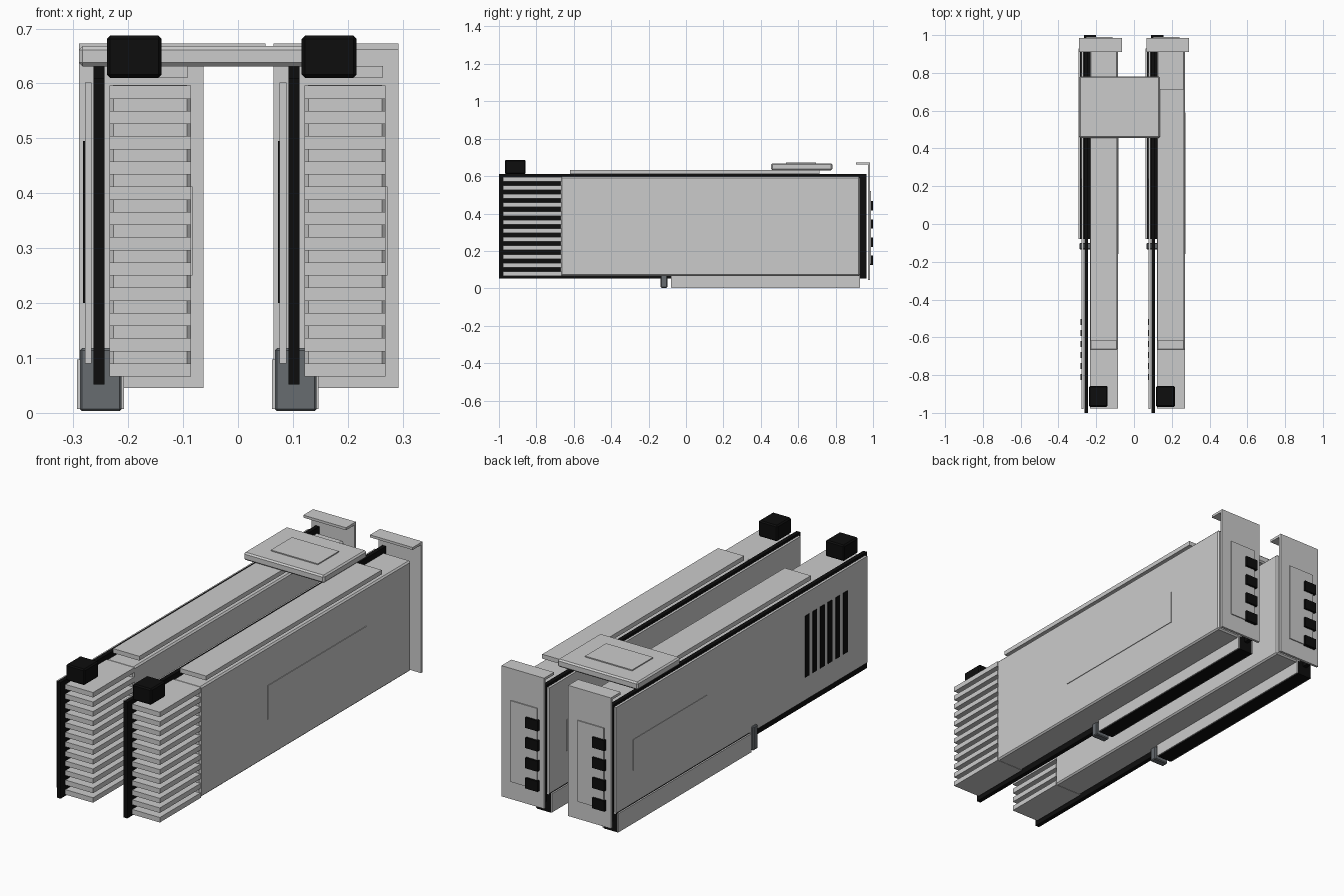
import bpy, bmesh
from mathutils import Vector

default = bpy.data.objects.get("Cube")
if default:
    bpy.data.objects.remove(default, do_unlink=True)


def material(name, rgb):
    mat = bpy.data.materials.new(name)
    mat.use_nodes = True
    mat.diffuse_color = (*rgb, 1)
    mat.node_tree.nodes["Principled BSDF"].inputs["Base Color"].default_value = (*rgb, 1)
    return mat


GREY = material("light grey metal", (0.6, 0.6, 0.6))
BLACK = material("black plastic", (0.004, 0.004, 0.004))
SLATE = material("slate grey", (0.135, 0.15, 0.163))


def box(name, xs, ys, zs, mat, bevel=0.0, shift=0.0):
    """Box between pairs of limits, optionally with bevelled edges."""
    bm = bmesh.new()
    bmesh.ops.create_cube(bm, size=1)
    low, high = (Vector(p) for p in zip(xs, ys, zs))
    for v in bm.verts:
        v.co = Vector([l + (c + 0.5) * (h - l) for l, h, c in zip(low, high, v.co)])
    if bevel:
        bmesh.ops.bevel(bm, geom=bm.edges[:], offset=bevel, segments=1, affect='EDGES')
    mesh = bpy.data.meshes.new(name)
    bm.to_mesh(mesh)
    bm.free()
    mesh.materials.append(mat)
    obj = bpy.data.objects.new(name, mesh)
    obj.location.x = shift
    bpy.context.collection.objects.link(obj)
    return obj


def card(side, shift):
    def part(name, xs, ys, zs, mat, bevel=0.0):
        box(side + "_" + name, xs, ys, zs, mat, bevel, shift)

    # Circuit board and backplate with vent slots
    part("circuit_board", (-0.263, -0.243), (-1, 0.965), (0.052, 0.61), BLACK)
    part("backplate", (-0.279, -0.267), (-0.98, 0.93), (0.09, 0.602), GREY)
    part("backplate_panel", (-0.281, -0.278), (0.24, 0.8), (0.25, 0.4), GREY)
    for i in range(6):
        y = -0.52 - i * 0.058
        part(f"vent_slot_{i}", (-0.282, -0.278), (y - 0.016, y + 0.016), (0.2, 0.495), BLACK)

    # Cooler shroud and its panels
    part("shroud", (-0.234, -0.086), (-0.67, 0.93), (0.066, 0.597), GREY, 0.007)
    part("shroud_panel", (-0.088, -0.083), (-0.16, 0.59), (0.25, 0.412), GREY)
    part("shroud_top_plate", (-0.23, -0.091), (-0.62, 0.715), (0.611, 0.632), GREY)

    # Heat sink fins
    for i in range(12):
        z = 0.066 + i * 0.046
        part(f"fin_{i}", (-0.234, -0.086), (-0.978, -0.665), (z, z + 0.024), GREY)

    # Power plug
    part("power_plug", (-0.239, -0.139), (-0.968, -0.858), (0.61, 0.687), BLACK, 0.006)

    # Rear bracket with folded lip, raised panel and ports
    part("bracket", (-0.29, -0.063), (0.973, 0.985), (0.045, 0.673), GREY)
    part("bracket_lip", (-0.29, -0.063), (0.91, 0.985), (0.661, 0.673), GREY)
    part("bracket_panel", (-0.255, -0.115), (0.984, 0.99), (0.13, 0.52), GREY)
    for i in range(4):
        z = 0.15 + i * 0.097
        part(f"port_{i}", (-0.265, -0.2), (0.984, 1.0), (z - 0.025, z + 0.025), BLACK)

    # Bottom slot: black core between two grey walls, and its latch
    part("slot_core", (-0.287, -0.214), (-0.08, 0.93), (0.005, 0.095), BLACK)
    part("slot_outer_wall", (-0.293, -0.287), (-0.08, 0.93), (0.007, 0.097), GREY)
    part("slot_inner_wall", (-0.214, -0.208), (-0.08, 0.93), (0.007, 0.097), GREY)
    part("slot_latch", (-0.288, -0.212), (-0.135, -0.1), (0.003, 0.118), SLATE, 0.004)

    # Contact tab under the bridge
    part("bridge_tab", (-0.263, -0.243), (0.55, 0.69), (0.6, 0.637), BLACK)


card("right", 0.0)
card("left", 0.355)

# Bridge joining the two cards
box("bridge", (-0.29, 0.138), (0.455, 0.782), (0.631, 0.668), GREY, 0.007)
box("bridge_panel", (-0.2, 0.05), (0.535, 0.695), (0.667, 0.673), GREY)
